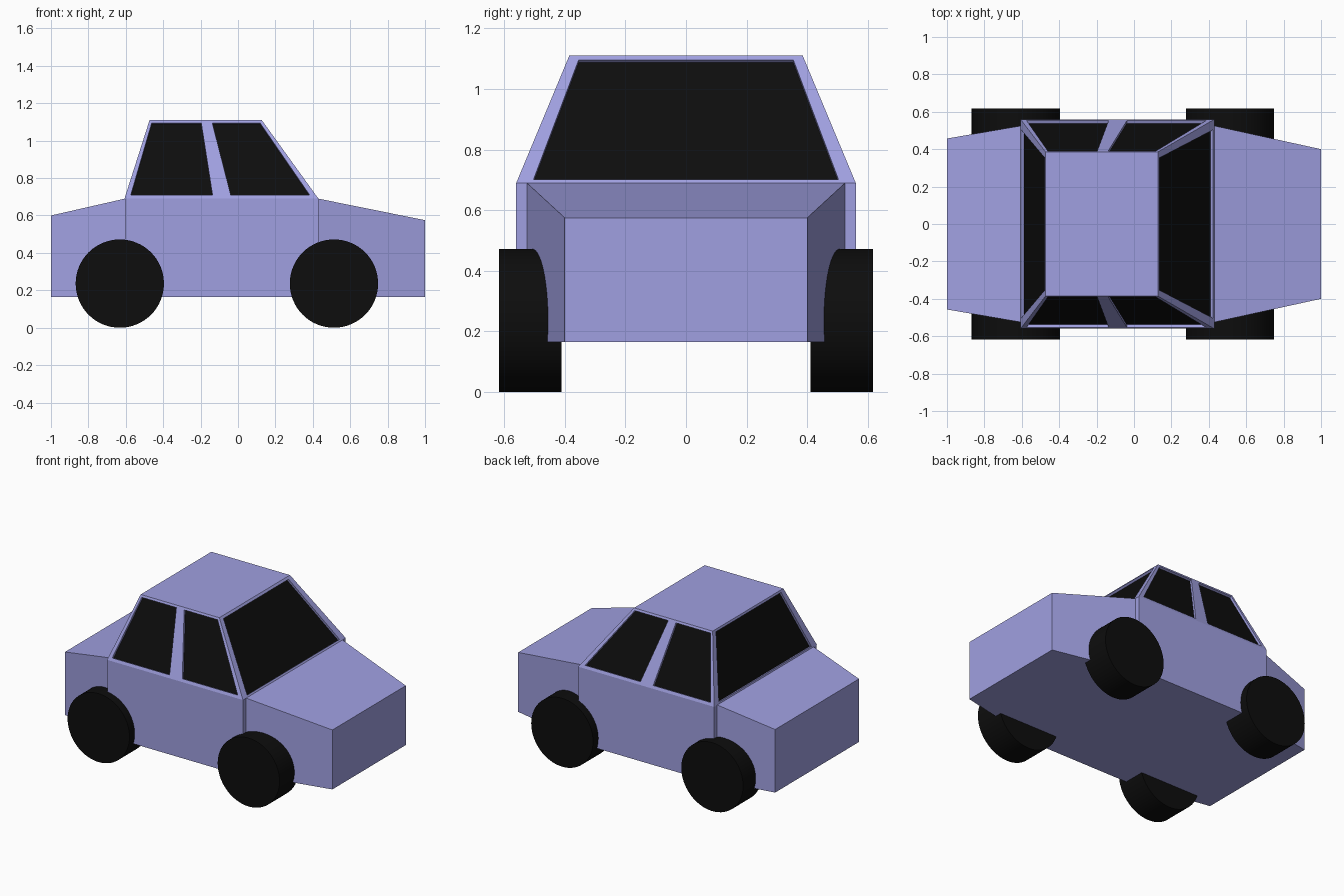
import bpy, bmesh, math
from mathutils import Vector

if "Cube" in bpy.data.objects:
    bpy.data.objects.remove(bpy.data.objects["Cube"])


def material(name, color):
    m = bpy.data.materials.new(name)
    m.diffuse_color = (*color, 1)
    m.use_nodes = True
    m.node_tree.nodes["Principled BSDF"].inputs["Base Color"].default_value = m.diffuse_color
    return m


paint = material("paint", (0.35, 0.35, 0.75))
black = material("black", (0.004, 0.004, 0.004))


def finish(name, bm, mats):
    bmesh.ops.remove_doubles(bm, verts=bm.verts, dist=1e-5)
    bmesh.ops.recalc_face_normals(bm, faces=bm.faces)
    me = bpy.data.meshes.new(name)
    bm.to_mesh(me)
    bm.free()
    for m in mats:
        me.materials.append(m)
    ob = bpy.data.objects.new(name, me)
    bpy.context.collection.objects.link(ob)
    return ob


def quad(bm, pts, mat=0):
    f = bm.faces.new([bm.verts.new(p) for p in pts])
    f.material_index = mat


# Lower body: cross-sections (x, half width, top height) lofted along x
FLOOR, BELT, ROOF = 0.165, 0.69, 1.11
sections = [(-1, 0.457, 0.6), (-0.605, 0.525, BELT), (-0.605, 0.56, BELT),
            (0.43, 0.56, BELT), (0.43, 0.525, BELT), (1, 0.4, 0.575)]


def ring(x, w, top):
    return [(x, -w, FLOOR), (x, w, FLOOR), (x, w, top), (x, -w, top)]


rings = [ring(*s) for s in sections]
bm = bmesh.new()
for k, (a, b) in enumerate(zip(rings, rings[1:])):
    step = a[0][0] == b[0][0]
    for i in range(4):
        if step and i in (0, 2):      # flat step: only the side walls
            continue
        if k == 2 and i == 2:         # the cabin sits here
            continue
        j = (i + 1) % 4
        quad(bm, [a[i], a[j], b[j], b[i]])
quad(bm, rings[0])
quad(bm, rings[-1])
finish("body", bm, [paint])

# Cabin: tapered shell with recessed dark windows
X0, X1, W = -0.607, 0.43, 0.56
low = [Vector(p) for p in ((X0, -W, BELT), (X1, -W, BELT), (X1, W, BELT), (X0, W, BELT))]
x0, x1, w = -0.473, 0.127, 0.385
high = [Vector(p) for p in ((x0, -w, ROOF), (x1, -w, ROOF), (x1, w, ROOF), (x0, w, ROOF))]
DEPTH = 0.015


def wall(bm, bl, br, tr, tl, cells, v0, v1):
    """Wall quad split into cells (u start, u end, window start, window end)."""
    def at(u, v):
        return bl.lerp(br, u).lerp(tl.lerp(tr, u), v)
    inward = -(br - bl).cross(tl - bl).normalized() * DEPTH
    for a, b, c, d in cells:
        outer = [at(a, 0), at(b, 0), at(b, 1), at(a, 1)]
        rim = [at(c, v0), at(d, v0), at(d, v1), at(c, v1)]
        pane = [p + inward for p in rim]
        for i in range(4):
            j = (i + 1) % 4
            quad(bm, [outer[i], outer[j], rim[j], rim[i]])
            quad(bm, [rim[i], rim[j], pane[j], pane[i]])
        quad(bm, pane, 1)


bm = bmesh.new()
screen = [(0, 1, 0.047, 0.953)]
near_side = [(0, 0.5, 0.027, 0.457), (0.5, 1, 0.553, 0.968)]
far_side = [(1 - b, 1 - a, 1 - d, 1 - c) for a, b, c, d in near_side]
for i, cells in enumerate((near_side, screen, far_side, screen)):
    j = (i + 1) % 4
    v0 = 0.025 if cells is screen else 0.045
    wall(bm, low[i], low[j], high[j], high[i], cells, v0, 0.965)
quad(bm, high)
finish("cabin", bm, [paint, black])

# Wheels
R, Y_IN, Y_OUT = 0.236, 0.41, 0.617
for end, x in (("rear", -0.632), ("front", 0.513)):
    for side, s in (("right", -1), ("left", 1)):
        bpy.ops.mesh.primitive_cylinder_add(
            vertices=64, radius=R, depth=Y_OUT - Y_IN,
            location=(x, s * (Y_IN + Y_OUT) / 2, R), rotation=(math.pi / 2, 0, 0))
        wheel = bpy.context.object
        wheel.name = f"{end}_{side}_wheel"
        wheel.data.materials.append(black)
        bpy.ops.object.shade_smooth_by_angle(angle=math.radians(30))
